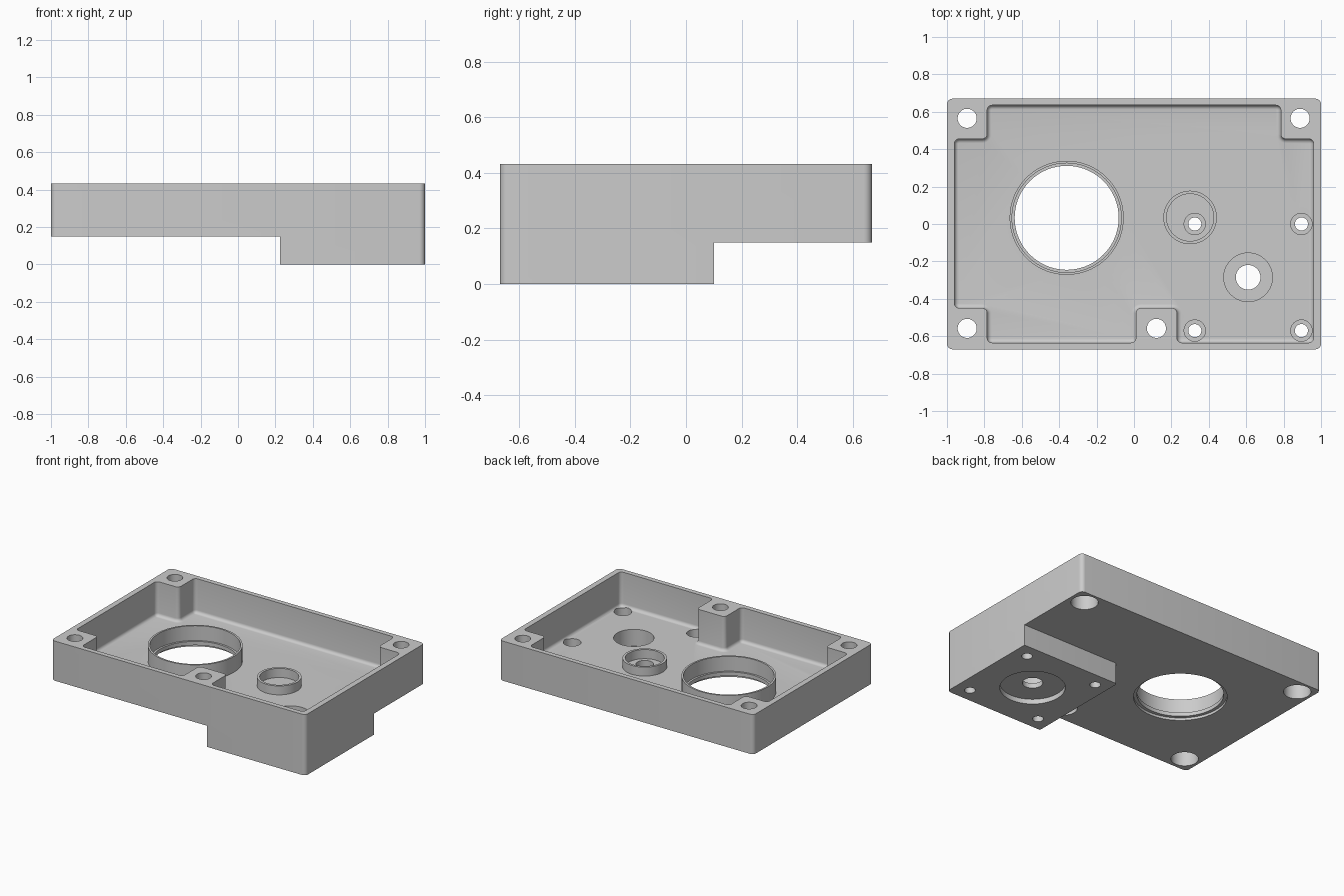
import bpy, bmesh, math
from mathutils import Vector

cube = bpy.data.objects.get("Cube")
if cube:
    bpy.data.objects.remove(cube, do_unlink=True)

grey = bpy.data.materials.new("machined_grey")
grey.use_nodes = True
colour = (0.6, 0.6, 0.6, 1)
grey.diffuse_color = colour
grey.node_tree.nodes["Principled BSDF"].inputs["Base Color"].default_value = colour


def rounded(points, radius, inset=0.0):
    """Counterclockwise right-angled outline with round corners, moved inward."""
    loop = []
    for i, point in enumerate(points):
        p = Vector(point)
        to_prev = (Vector(points[i - 1]) - p).normalized()
        to_next = (Vector(points[(i + 1) % len(points)]) - p).normalized()
        convex = to_next.cross(to_prev) > 0
        r = radius - inset if convex else radius + inset
        centre = p + radius * (to_prev + to_next)
        for k in range(7):
            t = k * math.pi / 12
            loop.append(centre - r * (math.cos(t) * to_next + math.sin(t) * to_prev))
    return loop


def circle(centre, radius):
    steps = 72 if radius > 0.1 else 40
    return [Vector(centre) + radius * Vector((math.cos(math.tau * i / steps),
                                              math.sin(math.tau * i / steps)))
            for i in range(steps)]


def solid(name, layers):
    """Closed solid through matching outlines, given as (outline, height) upward."""
    bm = bmesh.new()
    rings = [[bm.verts.new((p.x, p.y, z)) for p in loop] for loop, z in layers]
    for low, high in zip(rings, rings[1:]):
        for i in range(len(low)):
            bm.faces.new((low[i - 1], low[i], high[i], high[i - 1]))
    bm.faces.new(rings[0][::-1])
    bm.faces.new(rings[-1])
    mesh = bpy.data.meshes.new(name)
    bm.to_mesh(mesh)
    bm.free()
    mesh.materials.append(grey)
    obj = bpy.data.objects.new(name, mesh)
    bpy.context.collection.objects.link(obj)
    return obj


def prism(name, loop, low, high):
    return solid(name, [(loop, low), (loop, high)])


def combine(tool, operation):
    mod = housing.modifiers.new("combine", 'BOOLEAN')
    mod.operation = operation
    mod.solver = 'EXACT'
    mod.object = tool
    bpy.context.view_layer.objects.active = housing
    bpy.ops.object.modifier_apply(modifier=mod.name)
    bpy.data.objects.remove(tool, do_unlink=True)


def bore(centre, radius, low, high):
    combine(prism("bore_cutter", circle(centre, radius), low, high), 'DIFFERENCE')


TOP, BASE, FLOOR = 0.432, 0.15, 0.187

# Rounded outer body
body = [(-1, -0.67), (1, -0.67), (1, 0.67), (-1, 0.67)]
housing = prism("gear_housing", rounded(body, 0.03), 0, TOP)

# Underside relief, leaving the motor block in one corner
relief = [(-2, -2), (0.225, -2), (0.225, 0.1), (2, 0.1), (2, 2), (-2, 2)]
combine(prism("relief_cutter", rounded(relief, 0.018), -1, BASE), 'DIFFERENCE')

# Open tray with a filleted floor, leaving the mounting bosses standing
tray = [(-0.96, -0.45), (-0.785, -0.45), (-0.785, -0.635), (0.01, -0.635),
        (0.01, -0.45), (0.23, -0.45), (0.23, -0.635), (0.96, -0.635),
        (0.96, 0.455), (0.785, 0.455), (0.785, 0.635), (-0.785, 0.635),
        (-0.785, 0.455), (-0.96, 0.455)]
FILLET = 0.023
layers = []
for k in range(6):
    t = k * math.pi / 10
    layers.append((rounded(tray, 0.026, FILLET * (1 - math.sin(t))),
                   FLOOR + FILLET * (1 - math.cos(t))))
layers.append((rounded(tray, 0.026), 1))
combine(solid("tray_cutter", layers), 'DIFFERENCE')

# Raised bearing collars
large, small = (-0.36, 0.033), (0.3, 0.035)
for centre, outer, top in ((large, 0.305, 0.3), (small, 0.143, 0.25)):
    combine(prism("collar", circle(centre, outer), BASE + 0.02, top), 'UNION')
bore(large, 0.292, 0.195, 1)
bore(large, 0.278, -1, 1)
bore(large, 0.3, -1, 0.168)
bore(small, 0.126, FLOOR - 0.002, 1)

# Mounting holes, wider from below
for centre in ((-0.892, 0.565), (0.888, 0.565), (-0.892, -0.558), (0.12, -0.558)):
    bore(centre, 0.051, -1, 1)
    bore(centre, 0.088, -1, 0.32)

# Motor seat: shaft bore, upper pocket and lower locating recess
motor = (0.61, -0.285)
bore(motor, 0.066, -1, 1)
bore(motor, 0.13, 0.07, 1)
bore(motor, 0.21, -1, 0.035)

# Motor screws with counterbored heads
for dx in (-1, 1):
    for dy in (-1, 1):
        screw = (motor[0] + dx * 0.285, motor[1] + dy * 0.285)
        bore(screw, 0.035, -1, 1)
        bore(screw, 0.057, 0.07, 1)

bpy.ops.object.select_all(action='DESELECT')
housing.select_set(True)
bpy.context.view_layer.objects.active = housing
bpy.ops.object.shade_smooth_by_angle(angle=math.radians(30))
